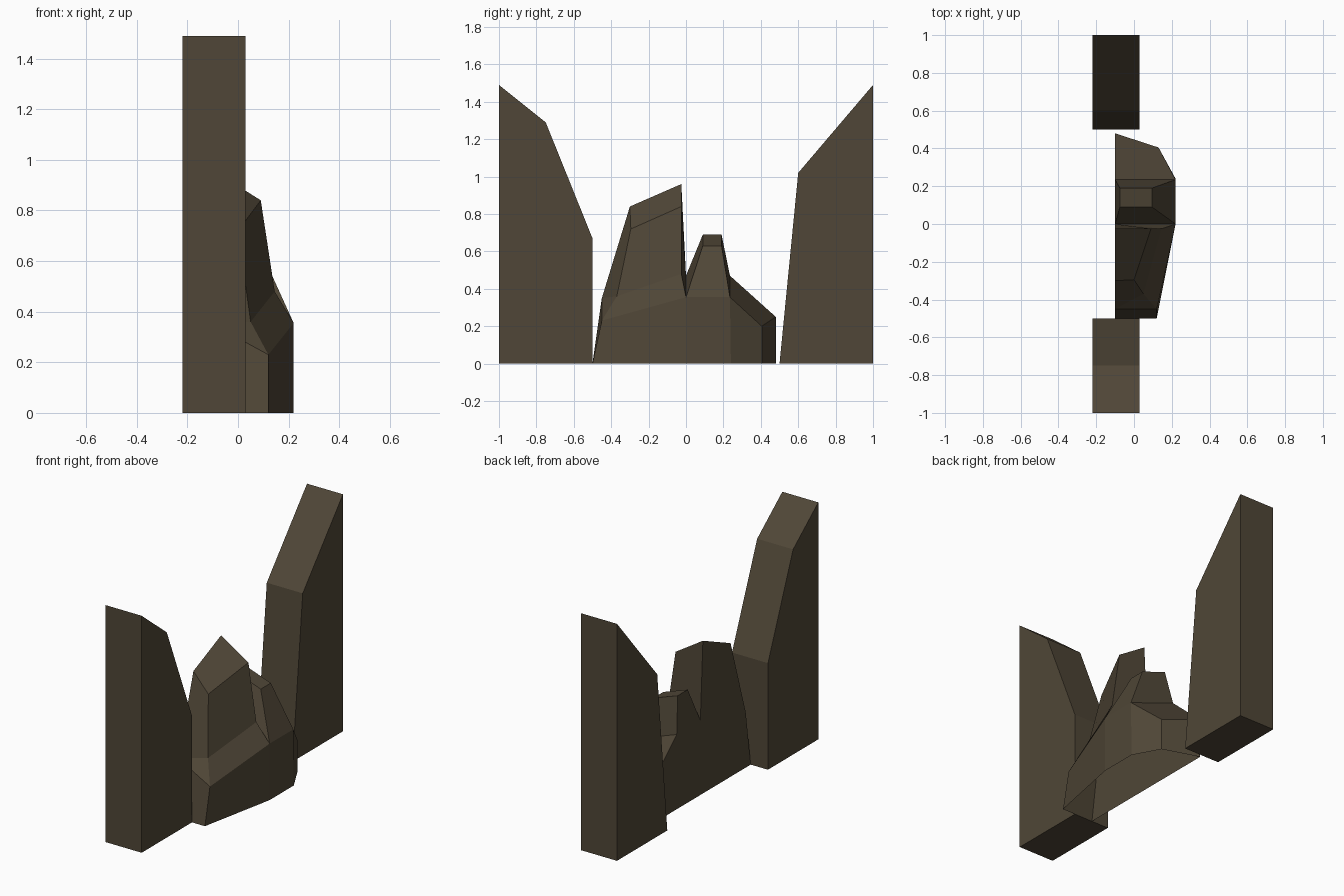
import bpy, bmesh

if "Cube" in bpy.data.objects:
    bpy.data.objects.remove(bpy.data.objects["Cube"])

stone = bpy.data.materials.new("dark brown stone")
stone.diffuse_color = (0.080, 0.062, 0.038, 1)
stone.use_nodes = True
stone.node_tree.nodes["Principled BSDF"].inputs["Base Color"].default_value = stone.diffuse_color


def finish(bm, name):
    bmesh.ops.recalc_face_normals(bm, faces=bm.faces)
    mesh = bpy.data.meshes.new(name)
    bm.to_mesh(mesh)
    bm.free()
    mesh.materials.append(stone)
    bpy.context.collection.objects.link(bpy.data.objects.new(name, mesh))


def slab(name, profile, x0, x1):
    """Extrude a (y, z) profile along x."""
    bm = bmesh.new()
    face = bm.faces.new([bm.verts.new((x0, y, z)) for y, z in profile])
    out = bmesh.ops.extrude_face_region(bm, geom=[face])
    verts = [v for v in out["geom"] if isinstance(v, bmesh.types.BMVert)]
    bmesh.ops.translate(bm, verts=verts, vec=(x1 - x0, 0, 0))
    if face not in bm.faces:
        bm.faces.new([v for v in bm.verts if v.co.x == x0])
    finish(bm, name)


# Tall slabs either side of the gap
slab("front_slab", [(-1, 0), (-1, 1.49), (-.75, 1.29), (-.5, .67), (-.5, 0)], -.22, .03)
slab("back_slab", [(.5, 0), (.6, 1.02), (1, 1.49), (1, 0)], -.22, .03)

# Broken rock: flat back outline, chipped front, open underneath
bm = bmesh.new()
B = [bm.verts.new(p) for p in [
    (-.10, -.50, 0), (-.10, -.45, .35), (-.10, -.30, .84), (-.10, -.025, .96),
    (-.10, 0, .47), (-.10, .235, .47), (-.10, .48, .25), (-.10, .48, 0)]]
F = [bm.verts.new(p) for p in [      # foot of the front
    (.12, -.50, 0), (.22, 0, 0), (.22, .24, 0), (.13, .405, 0)]]
S = [bm.verts.new(p) for p in [      # shoulder line of the front
    (.12, -.45, .23), (.22, 0, .355), (.22, .235, .355), (.13, .405, .20)]]
P = [bm.verts.new(p) for p in [      # chipped panel on the big peak
    (.05, -.37, .36), (.145, -.025, .48), (.09, -.025, .84), (0, -.295, .72)]]
H = [bm.verts.new(p) for p in [      # top of the small horn
    (-.075, .09, .69), (.095, .09, .63), (.095, .19, .63), (-.075, .19, .69)]]

for a, b in zip(range(3), range(1, 4)):          # lower front wall
    bm.faces.new((F[a], F[b], S[b], S[a]))
for loop in (
        P, H,
        (B[0], F[0], S[0], B[1]), (F[3], B[7], B[6], S[3]),   # ends
        (S[0], S[1], P[1], P[0]),                             # ledge
        (B[1], S[0], P[0]), (B[1], P[0], P[3], B[2]),         # peak side
        (B[2], P[3], P[2], B[3]),                             # peak top
        (S[1], B[4], P[1]), (B[4], B[3], P[2], P[1]),         # notch side
        (S[1], S[2], H[2], H[1]), (B[5], B[4], H[0], H[3]),   # horn front, back
        (B[4], S[1], H[1], H[0]), (S[2], B[5], H[3], H[2]),   # horn sides
        (S[2], S[3], B[6], B[5]),                             # right slope
        (B[0], B[1], B[2], B[3], B[4]), (B[0], B[4], B[5], B[6], B[7])):
    bm.faces.new(loop)
finish(bm, "broken_rock")
